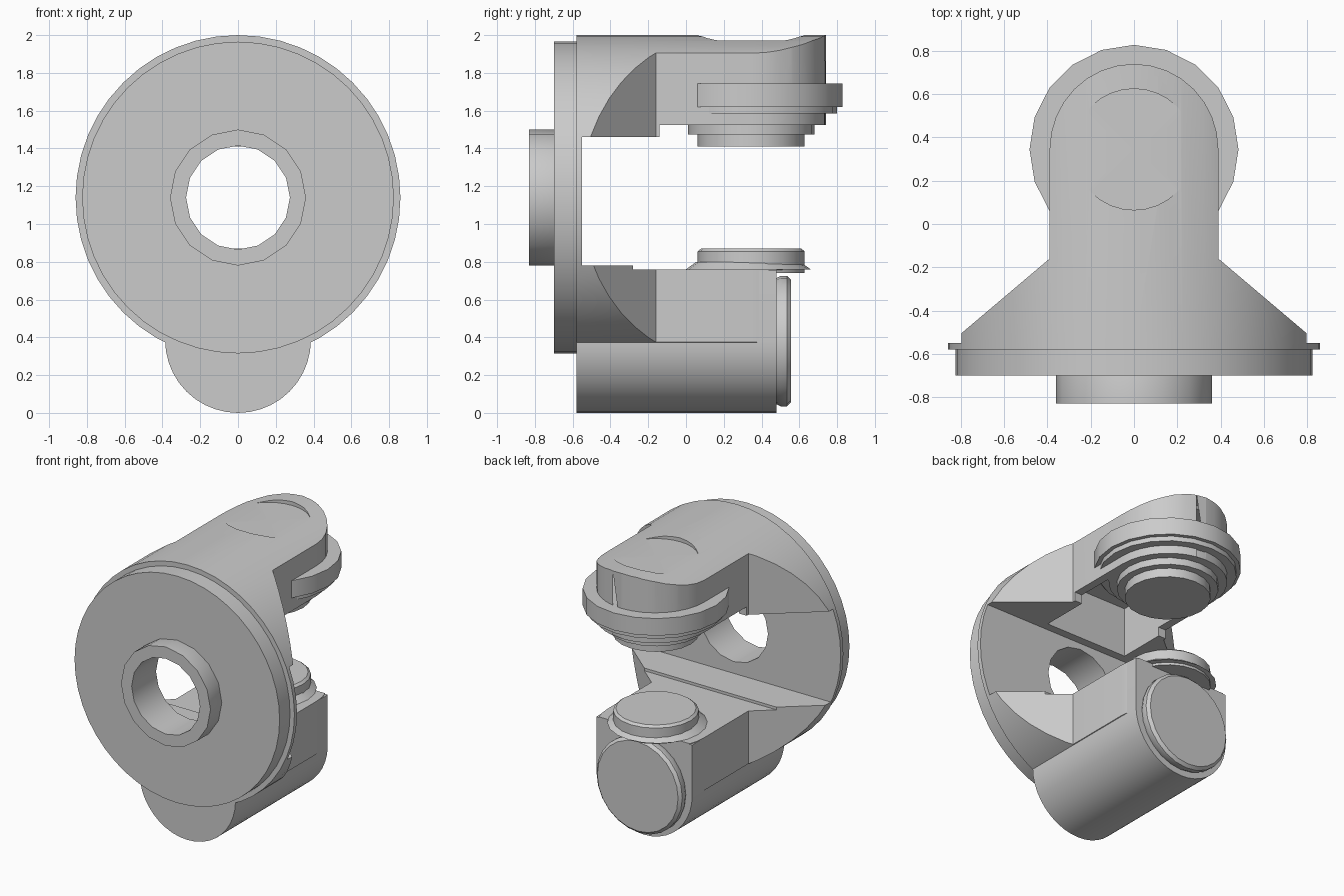
import bpy
import bmesh
from math import cos, sin, pi, radians

if "Cube" in bpy.data.objects:
    bpy.data.objects.remove(bpy.data.objects["Cube"], do_unlink=True)

grey = bpy.data.materials.new("plain_grey")
grey.use_nodes = True
grey.diffuse_color = (0.6, 0.6, 0.6, 1)
grey.node_tree.nodes["Principled BSDF"].inputs["Base Color"].default_value = (0.6, 0.6, 0.6, 1)

AXIS_Z = 1.14    # height of the main disc axis
HUB_Y = 0.345    # depth of the vertical hub axis


def finish(name, bm):
    """Turn a bmesh into a clean object with the grey material."""
    bmesh.ops.remove_doubles(bm, verts=bm.verts, dist=1e-5)
    bmesh.ops.recalc_face_normals(bm, faces=bm.faces)
    mesh = bpy.data.meshes.new(name)
    bm.to_mesh(mesh)
    bm.free()
    mesh.materials.append(grey)
    obj = bpy.data.objects.new(name, mesh)
    bpy.context.collection.objects.link(obj)
    return obj


def revolve(name, profile, axis, centre, segments, closed=False):
    """Revolve (radius, position) points around the y or z axis."""
    bm = bmesh.new()
    rings = []
    for i in range(segments):
        a = 2 * pi * i / segments
        ring = []
        for r, h in profile:
            u, v = r * cos(a), r * sin(a)
            co = (u, h, v + centre) if axis == "y" else (u, v + centre, h)
            ring.append(bm.verts.new(co))
        rings.append(ring)
    n = len(profile)
    for i in range(segments):
        a, b = rings[i], rings[(i + 1) % segments]
        for j in range(n if closed else n - 1):
            k = (j + 1) % n
            bm.faces.new((a[j], a[k], b[k], b[j]))
    return finish(name, bm)


def cylinder(name, r, low, high, axis, centre, segments):
    return revolve(name, [(0, low), (r, low), (r, high), (0, high)], axis, centre, segments)


def prism(name, points, low, high, axis):
    """Extrude an outline along z (points are x, y) or y (points are x, z)."""
    bm = bmesh.new()
    place = (lambda u, v, h: (u, v, h)) if axis == "z" else (lambda u, v, h: (u, h, v))
    a = [bm.verts.new(place(u, v, low)) for u, v in points]
    b = [bm.verts.new(place(u, v, high)) for u, v in points]
    bm.faces.new(a)
    bm.faces.new(b)
    for i in range(len(a)):
        j = (i + 1) % len(a)
        bm.faces.new((a[i], a[j], b[j], b[i]))
    return finish(name, bm)


def box(name, half_x, y, z):
    outline = [(-half_x, y[0]), (half_x, y[0]), (half_x, y[1]), (-half_x, y[1])]
    return prism(name, outline, z[0], z[1], "z")


def boolean(target, cutter, operation="DIFFERENCE"):
    cutter.hide_render = True
    mod = target.modifiers.new("cut", "BOOLEAN")
    mod.operation = operation
    mod.solver = "EXACT"
    mod.object = cutter
    bpy.context.view_layer.objects.active = target
    bpy.ops.object.modifier_apply(modifier=mod.name)
    bpy.data.objects.remove(cutter, do_unlink=True)


# Yoke body: a long drum trimmed to a plan of flange, tapered shoulders and round-ended arms
yoke = cylinder("yoke_body", 0.86, -0.58, 0.8, "y", AXIS_Z, 48)
half = [(0.9, -0.7), (0.9, -0.545), (0.845, -0.545), (0.39, -0.16)]
tip = [(0.39 * cos(pi * i / 16), HUB_Y + 0.395 * sin(pi * i / 16)) for i in range(17)]
plan = half + tip + [(-x, y) for x, y in reversed(half)]
boolean(yoke, prism("plan_cutter", plan, -0.1, 2.1, "z"), "INTERSECT")

# Opening between the arms, with the small steps on each arm
boolean(yoke, box("opening_cutter", 1, (-0.55, 1), (0.78, 1.46)))
boolean(yoke, box("upper_step_cutter", 1, (-0.14, 1), (1.4, 1.525)))
boolean(yoke, box("lower_step_cutter", 1, (-0.28, 1), (0.76, 0.9)))
boolean(yoke, box("lower_end_cutter", 1, (0.48, 1), (-0.1, 1)))

# Hollow under the upper arm, shallow round dish on top, and the bore
boolean(yoke, box("pocket_cutter", 0.33, (-0.49, 0.12), (1.3, 1.82)))
boolean(yoke, cylinder("dish_cutter", 0.28, 1.972, 2.2, "z", HUB_Y, 32))
boolean(yoke, cylinder("bore_cutter", 0.3, -0.8, -0.4, "y", AXIS_Z, 32))

# Front disc and its tubular collar
revolve("front_disc", [(0.3, -0.7), (0.825, -0.7), (0.825, -0.57), (0.3, -0.57)],
        "y", AXIS_Z, 48, closed=True)
revolve("front_collar", [(0.275, -0.83), (0.36, -0.83), (0.36, -0.69), (0.32, -0.55), (0.275, -0.55)],
        "y", AXIS_Z, 16, closed=True)

# Lower barrel: round underneath, straight sides, flat top
trough = [(0.386 * cos(a), 0.386 + 0.386 * sin(a))
          for a in (pi + pi * i / 20 for i in range(21))]
prism("lower_barrel", trough + [(0.386, 0.755), (-0.386, 0.755)], -0.58, 0.48, "y")

# Round cap on the end of the barrel
revolve("barrel_end_cap", [(0, 0.46), (0.325, 0.46), (0.345, 0.5), (0.345, 0.535),
                           (0.325, 0.555), (0, 0.555)], "y", 0.38, 24)

# Stepped upper hub
steps = [(0.283, 1.41), (0.335, 1.475), (0.39, 1.525), (0.455, 1.585), (0.483, 1.62)]
tops = [z for r, z in steps[1:]] + [1.745]
profile = [(0, 1.41)]
for (r, low), high in zip(steps, tops):
    profile += [(r, low), (r, high)]
revolve("upper_hub", profile + [(0, 1.745)], "z", HUB_Y, 20)

# Lower hub button
revolve("lower_hub", [(0, 0.74), (0.283, 0.74), (0.283, 0.855), (0.265, 0.87), (0, 0.87)],
        "z", HUB_Y, 20)
revolve("lower_hub_skirt", [(0, 0.74), (0.33, 0.76), (0.275, 0.8), (0, 0.8)], "z", HUB_Y - 0.015, 20)

# Smooth the round surfaces, keep edges crisp
bpy.ops.object.select_all(action="DESELECT")
for obj in bpy.context.collection.objects:
    if obj.type == "MESH" and grey.name in obj.data.materials:
        obj.select_set(True)
        bpy.context.view_layer.objects.active = obj
bpy.ops.object.shade_smooth_by_angle(angle=radians(30))
